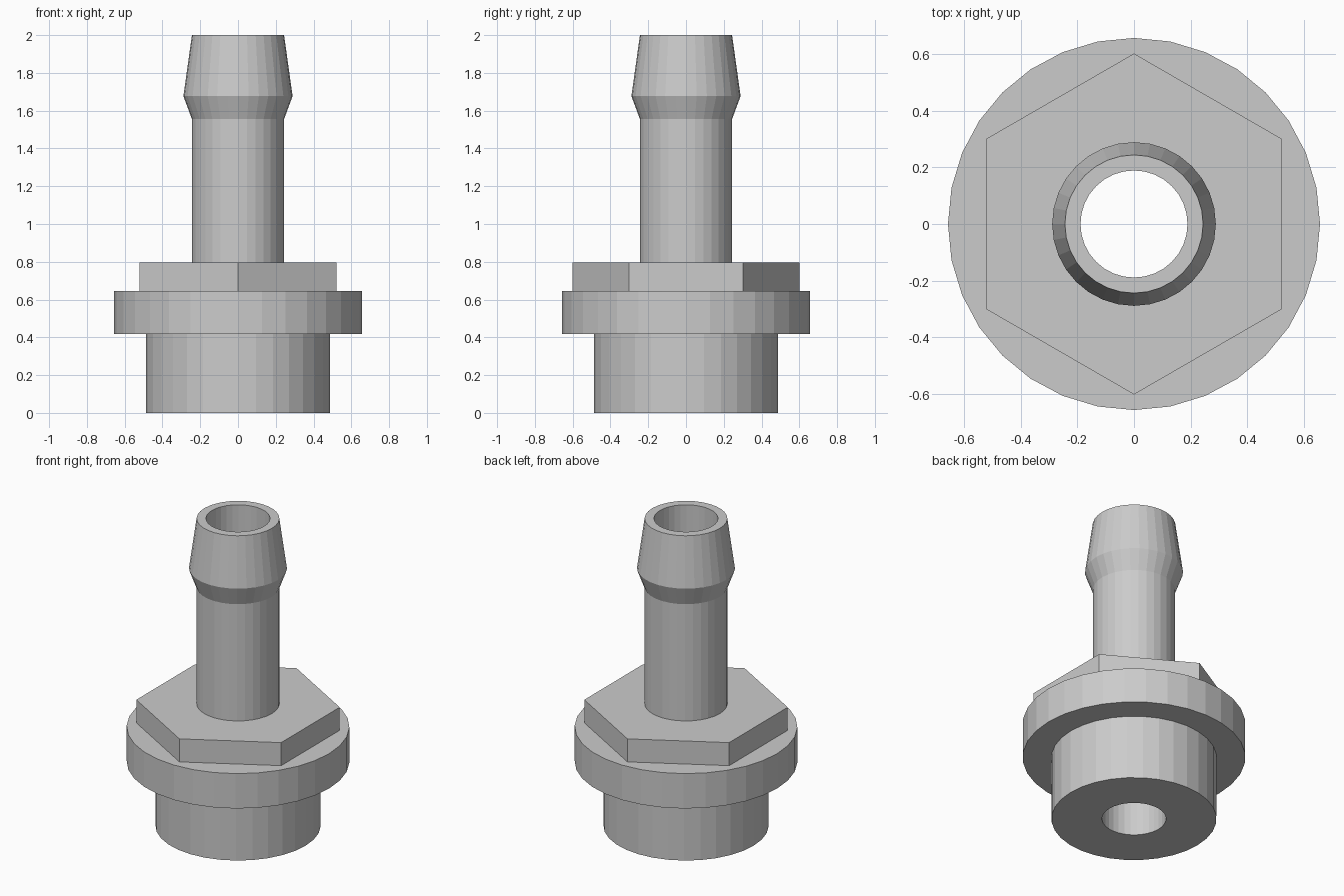
import bpy, bmesh, math

if "Cube" in bpy.data.objects:
    bpy.data.objects.remove(bpy.data.objects["Cube"])

SIDES = 32

# Rings as (sides, radius, height), outside from the bottom up, then down the bore
RINGS = [
    (SIDES, 0.487, 0.0), (SIDES, 0.487, 0.418),      # base plug
    (SIDES, 0.657, 0.418), (SIDES, 0.657, 0.645),    # flange
    (6, 0.602, 0.645), (6, 0.602, 0.795),            # hex nut
    (SIDES, 0.244, 0.795), (SIDES, 0.244, 1.555),    # hose stem
    (SIDES, 0.289, 1.677), (SIDES, 0.244, 2.0),      # barb
    (SIDES, 0.189, 2.0), (SIDES, 0.189, 0.0),        # through bore
]


def add_ring(bm, sides, radius, z):
    """Closed loop of edges with a corner on the y axis."""
    verts = []
    for i in range(sides):
        a = math.pi / 2 + math.tau * i / sides
        verts.append(bm.verts.new((radius * math.cos(a), radius * math.sin(a), z)))
    edges = [bm.edges.new((verts[i], verts[(i + 1) % sides])) for i in range(sides)]
    return verts, edges


def join_rings(bm, a, b):
    """Quads between equal rings, flat filled annulus between unequal ones."""
    (va, ea), (vb, eb) = a, b
    n = len(va)
    if n == len(vb):
        for i in range(n):
            j = (i + 1) % n
            bm.faces.new((va[i], va[j], vb[j], vb[i]))
    else:
        bmesh.ops.triangle_fill(bm, edges=ea + eb, use_beauty=True, normal=(0, 0, 1))


# Whole fitting as one watertight hollow body
bm = bmesh.new()
loops = [add_ring(bm, *r) for r in RINGS]
for k, loop in enumerate(loops):
    join_rings(bm, loop, loops[(k + 1) % len(loops)])
bmesh.ops.recalc_face_normals(bm, faces=bm.faces[:])

mesh = bpy.data.meshes.new("hose_barb_fitting")
bm.to_mesh(mesh)
bm.free()
fitting = bpy.data.objects.new("hose_barb_fitting", mesh)
bpy.context.collection.objects.link(fitting)
